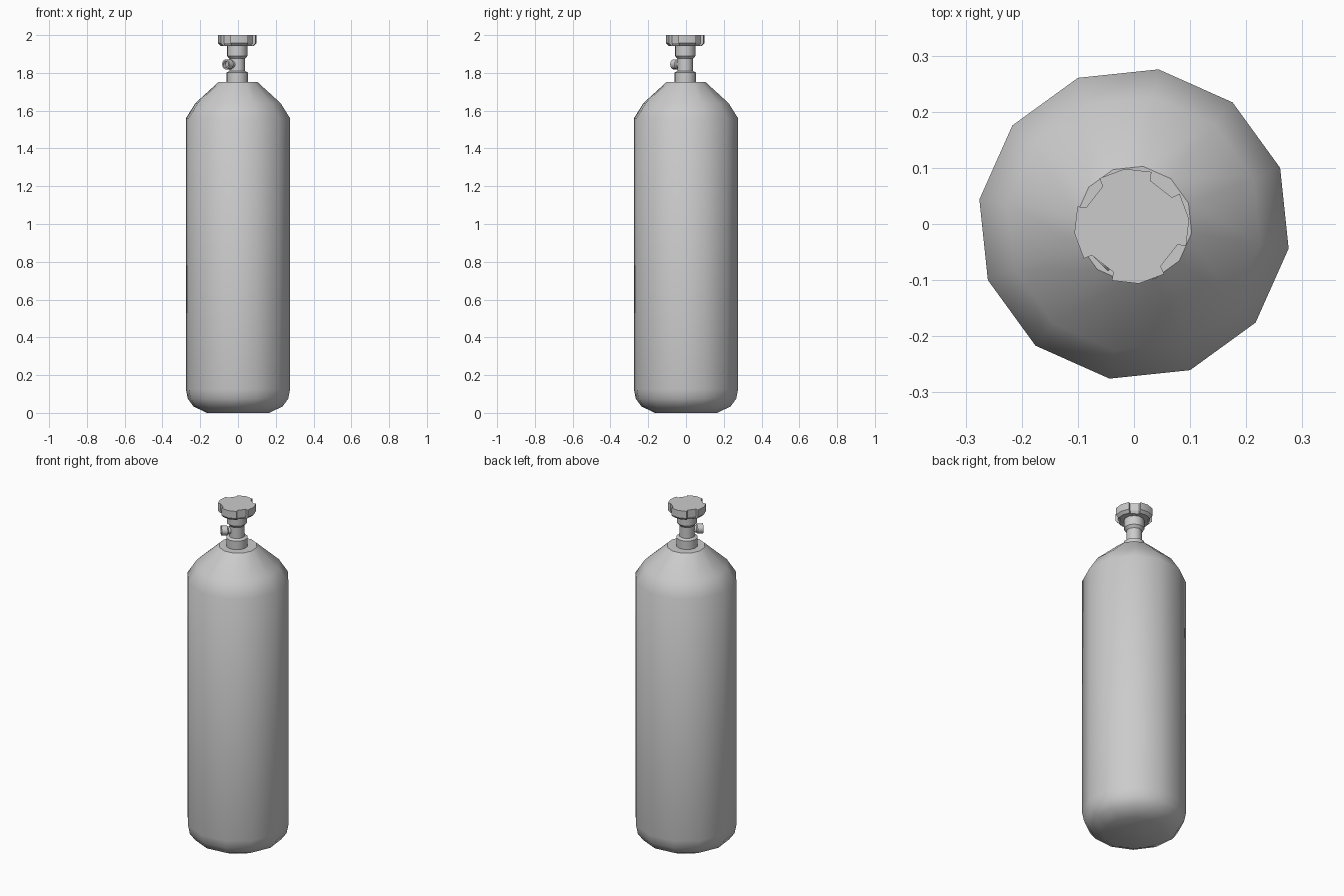
import bpy, bmesh
from math import cos, sin, radians, pi
from mathutils import Matrix, Vector

if "Cube" in bpy.data.objects:
    bpy.data.objects.remove(bpy.data.objects["Cube"])

AXIS = Vector((-0.004, -0.004, 0))  # the valve sits slightly off the tank axis


def finish(name, bm, angle=40):
    bmesh.ops.recalc_face_normals(bm, faces=bm.faces)
    me = bpy.data.meshes.new(name)
    bm.to_mesh(me)
    bm.free()
    ob = bpy.data.objects.new(name, me)
    bpy.context.collection.objects.link(ob)
    bpy.ops.object.select_all(action='DESELECT')
    ob.select_set(True)
    bpy.context.view_layer.objects.active = ob
    bpy.ops.object.shade_smooth_by_angle(angle=radians(angle))
    return ob


def loft(name, rings, matrix=None, angle=40):
    """Skin a list of equal-length point rings and cap both ends."""
    bm = bmesh.new()
    loops = [[bm.verts.new(p) for p in ring] for ring in rings]
    n = len(loops[0])
    for a, b in zip(loops, loops[1:]):
        for i in range(n):
            j = (i + 1) % n
            bm.faces.new((a[i], a[j], b[j], b[i]))
    bm.faces.new(loops[0][::-1])
    bm.faces.new(loops[-1])
    if matrix:
        bm.transform(matrix)
    return finish(name, bm, angle)


def lathe(name, profile, sides=12, turn=-9, matrix=None, angle=40):
    def ring(r, z):
        return [(r * cos(radians(turn) + 2 * pi * i / sides),
                 r * sin(radians(turn) + 2 * pi * i / sides), z) for i in range(sides)]
    return loft(name, [ring(r, z) for r, z in profile], matrix, angle)


# Tank body with rounded foot and sloping shoulder
lathe("tank", [(0.168, 0), (0.24, 0.035), (0.269, 0.075), (0.279, 0.125),
               (0.279, 1.56), (0.228, 1.64), (0.104, 1.752)])

# Valve stem: neck collar, narrow stem, upper collar
lathe("valve_stem", [(0.058, 1.74), (0.058, 1.802), (0.042, 1.81), (0.042, 1.875),
                     (0.055, 1.89), (0.055, 1.945)],
      matrix=Matrix.Translation(AXIS), angle=32)

# Side outlet, pointing to the front left, with a recessed bore
direction = Vector((-1, -1, 0))
turn = direction.to_track_quat('Z', 'Y').to_matrix().to_4x4()
lathe("outlet", [(0.021, 0.0), (0.021, 0.055), (0.027, 0.06), (0.027, 0.092),
                 (0.018, 0.092), (0.018, 0.075)], turn=0,
      matrix=Matrix.Translation((0, 0, 1.845)) @ turn, angle=35)


# Handwheel with four grip notches
def wheel_ring(z, outer, inner):
    pts = []
    for k in range(4):
        mid = 52 + 90 * k
        for a, r in ((-18, outer), (-16, inner), (16, inner), (18, outer), (45, outer)):
            t = radians(mid + a)
            pts.append((r * cos(t), r * sin(t), z))
    return pts


loft("handwheel", [wheel_ring(1.942, 0.088, 0.078), wheel_ring(1.957, 0.103, 0.088),
                   wheel_ring(2.0, 0.103, 0.088)],
     Matrix.Translation(AXIS), angle=30)
